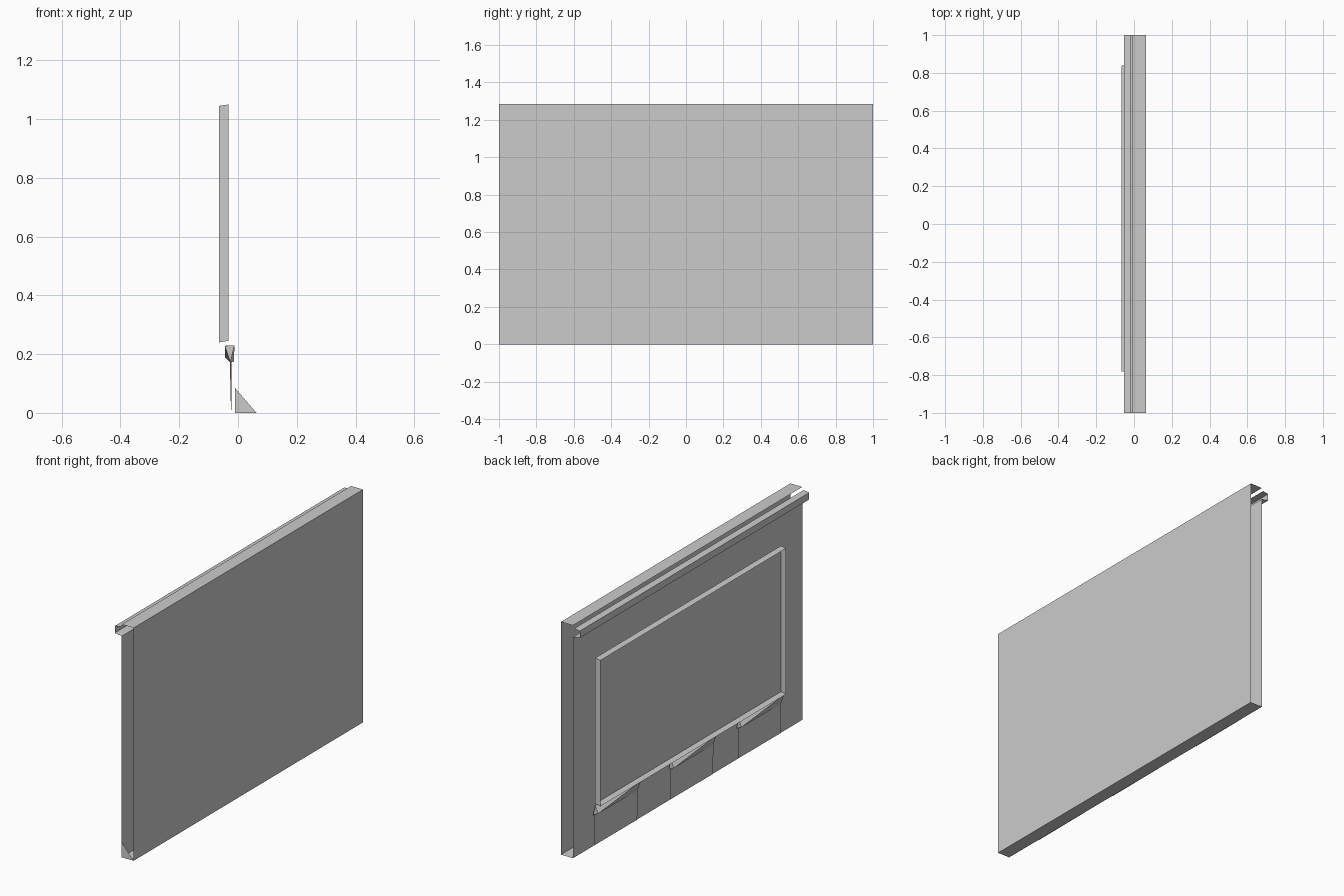
import bpy

if "Cube" in bpy.data.objects:
    bpy.data.objects.remove(bpy.data.objects["Cube"])

XB, XF, TOP = -0.01, 0.063, 1.285   # back sheet, front sheet, height


def mesh(name, verts, faces):
    me = bpy.data.meshes.new(name)
    me.from_pydata(verts, [], faces)
    me.update()
    ob = bpy.data.objects.new(name, me)
    bpy.context.collection.objects.link(ob)
    return ob


def loft(name, a, b, ya, yb, closed=False, caps=False):
    """Skin between two (x, z) profiles placed at ya and yb."""
    n = len(a)
    verts = [(x, ya, z) for x, z in a] + [(x, yb, z) for x, z in b]
    faces = [(i, (i + 1) % n, n + (i + 1) % n, n + i) for i in range(n if closed else n - 1)]
    if caps:
        faces += [tuple(range(n))[::-1], tuple(range(n, 2 * n))]
    return mesh(name, verts, faces)


# Hollow wall, open at both ends, with a slot below the top strip
wall = [(XF, TOP), (XF, 0), (XB, 0), (XB, 1.22)]
loft("wall_shell", wall, wall, -1, 1)
strip = [(XB, TOP), (XF, TOP)]
loft("top_strip", strip, strip, -1, 1)

# Small triangular gusset closing the foot of the front end
mesh("end_gusset", [(XB, -1, 0), (XF, -1, 0), (XB, -1, 0.085)], [(0, 1, 2)])

# Channel rail along the top of the back side
rail = [(-0.018, 1.27), (-0.052, 1.265), (-0.052, 1.227), (-0.01, 1.22)]
loft("top_rail", rail, rail, -1, 1)

# Shallow tray standing off the back: rim open outward, closed toward the wall
y0, y1 = -0.78, 0.84
rim = [(-0.065, y, z) for y, z in ((y0, 0.24), (y1, 0.24), (y1, 1.045), (y0, 1.045))]
back = [(-0.033, y, z + 0.005) for _, y, z in rim]
mesh("display_tray", rim + back,
     [(i, (i + 1) % 4, 4 + (i + 1) % 4, 4 + i) for i in range(4)] + [(4, 5, 6, 7)])

# Three hanging flaps with a twisted fold at the top
left_fold = [(-0.014, 0.175), (-0.027, 0.23), (-0.045, 0.19)]
right_fold = [(-0.026, 0.172), (-0.012, 0.23), (-0.045, 0.228)]
left_sheet = [(-0.022, 0.01), (-0.022, 0.185)]
right_sheet = [(-0.024, 0.01), (-0.028, 0.185)]
for i, y in enumerate((0.83, 0.17, -0.42)):
    loft(f"flap_sheet_{i}", left_sheet, right_sheet, y, y - 0.37)
    loft(f"flap_fold_{i}", left_fold, right_fold, y, y - 0.37, closed=True, caps=True)
